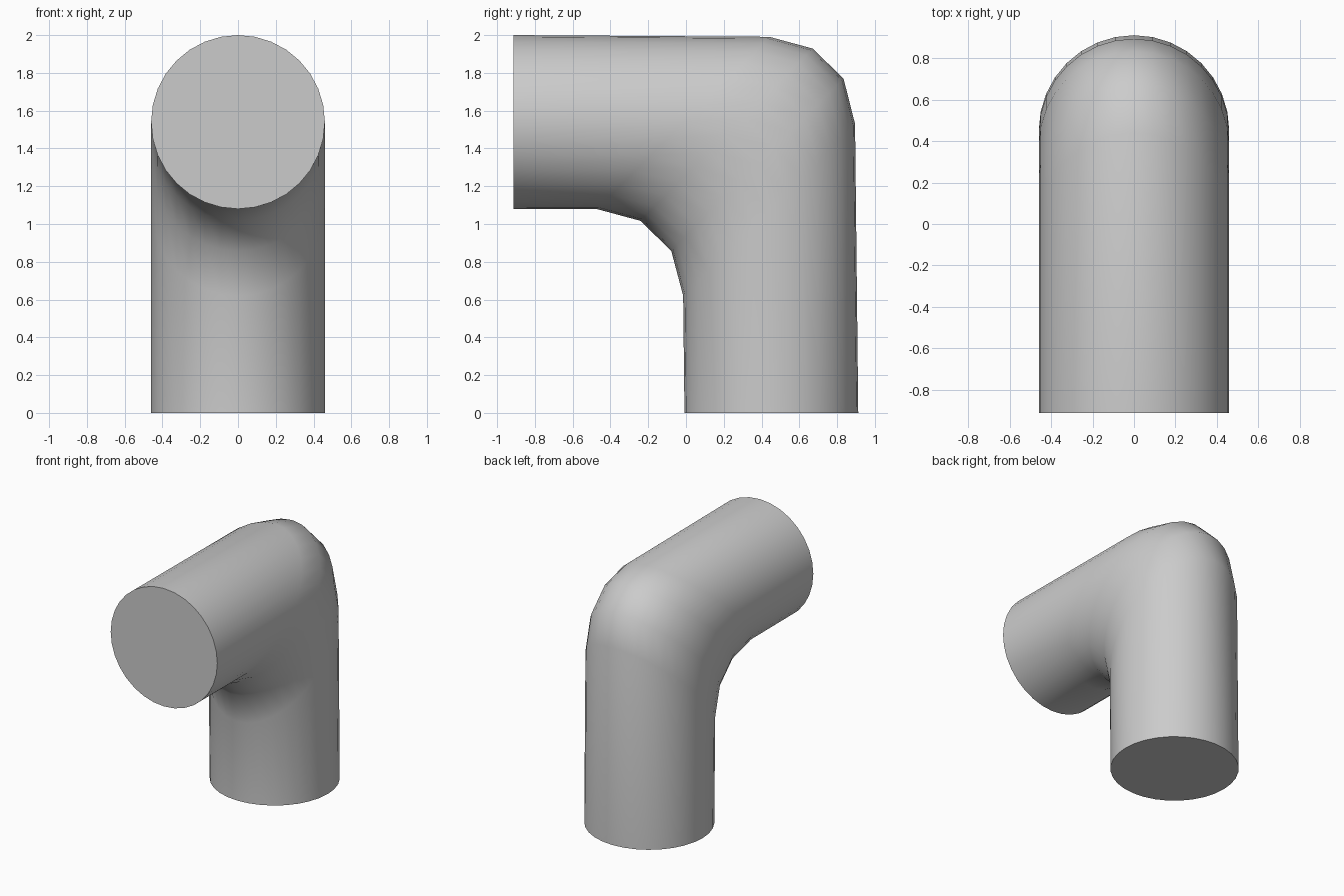
import bpy, bmesh
from math import sin, cos, pi, radians

if "Cube" in bpy.data.objects:
    bpy.data.objects.remove(bpy.data.objects["Cube"])

SIDES = 32
R = 0.46

# Ring stations along the pipe: centre y, centre z, y reach, z reach
# (flat end rings, with 45-degree mitred rings through the bend)
stations = [
    (0.452, 0.0, R, 0.0),
    (0.44, 1.075, 0.455, 0.455),
    (0.378, 1.314, 0.456, 0.456),
    (0.214, 1.473, 0.456, 0.456),
    (-0.015, 1.535, 0.456, 0.456),
    (-0.912, 1.54, 0.0, R),
]

bm = bmesh.new()
rings = []
for cy, cz, ry, rz in stations:
    rings.append([bm.verts.new((R * sin(2 * pi * i / SIDES),
                                cy + ry * cos(2 * pi * i / SIDES),
                                cz + rz * cos(2 * pi * i / SIDES)))
                  for i in range(SIDES)])

# Pipe wall
for a, b in zip(rings, rings[1:]):
    for i in range(SIDES):
        j = (i + 1) % SIDES
        bm.faces.new((a[i], a[j], b[j], b[i]))

# End caps
bm.faces.new(rings[0])
bm.faces.new(rings[-1])
bmesh.ops.recalc_face_normals(bm, faces=bm.faces)

mesh = bpy.data.meshes.new("elbow_pipe")
bm.to_mesh(mesh)
bm.free()
pipe = bpy.data.objects.new("elbow_pipe", mesh)
bpy.context.collection.objects.link(pipe)

# Smooth wall, crisp end rims
bpy.context.view_layer.objects.active = pipe
pipe.select_set(True)
bpy.ops.object.shade_smooth_by_angle(angle=radians(40))
